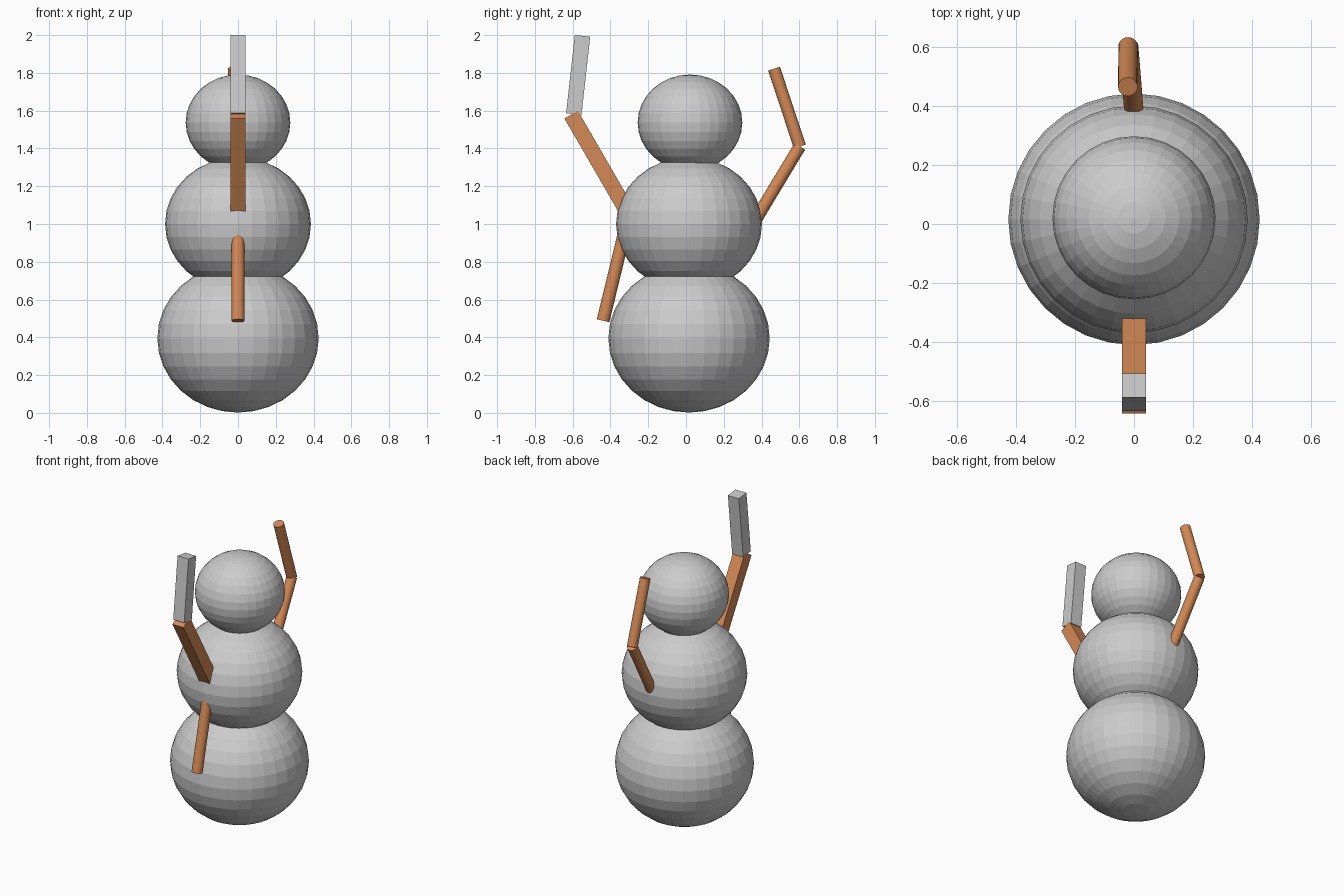
import bpy
from mathutils import Vector

if "Cube" in bpy.data.objects:
    bpy.data.objects.remove(bpy.data.objects["Cube"])


def material(name, rgb):
    m = bpy.data.materials.new(name)
    m.diffuse_color = (*rgb, 1)
    m.use_nodes = True
    m.node_tree.nodes["Principled BSDF"].inputs["Base Color"].default_value = m.diffuse_color
    return m


GREY = material("pale grey", (0.60, 0.60, 0.60))
BROWN = material("orange brown", (0.66, 0.25, 0.09))


def finish(name, mat):
    ob = bpy.context.object
    ob.name = name
    ob.data.materials.append(mat)
    return ob


def ball(name, y, z, r, half_height):
    bpy.ops.mesh.primitive_uv_sphere_add(segments=32, ring_count=16, radius=1, location=(0, y, z))
    ob = finish(name, GREY)
    ob.scale = (r, r, half_height)


def stick(name, start, end, r, mat, square=False):
    """Round or square bar between two points."""
    a, b = Vector(start), Vector(end)
    d = b - a
    mid = (a + b) / 2
    if square:
        bpy.ops.mesh.primitive_cube_add(size=1, location=mid)
    else:
        bpy.ops.mesh.primitive_cylinder_add(vertices=32, radius=r, depth=d.length, location=mid)
    ob = finish(name, mat)
    if square:
        ob.scale = (2 * r, 2 * r, d.length)
    ob.rotation_euler = Vector((0, 0, 1)).rotation_difference(d).to_euler()
    if not square:
        bpy.ops.object.shade_smooth_by_angle()


# stacked, slightly squashed snow balls
ball("bottom_ball", 0.016, 0.395, 0.427, 0.393)
ball("middle_ball", 0.016, 1.0, 0.386, 0.353)
ball("head_ball", 0.021, 1.537, 0.277, 0.254)

# square front arm with grey upper section
stick("front_arm", (0, -0.29, 1.03), (0, -0.608, 1.579), 0.041, BROWN, True)
stick("front_arm_tip", (0, -0.594, 1.582), (0, -0.548, 1.996), 0.041, GREY, True)

# round stick hanging at the front
stick("front_stick", (0, -0.31, 1.02), (0, -0.439, 0.488), 0.034, BROWN)

# bent round arm at the back
stick("back_lower_arm", (0.002, 0.355, 1.0), (-0.018, 0.602, 1.41), 0.033, BROWN)
stick("back_upper_arm", (-0.02, 0.603, 1.41), (-0.021, 0.466, 1.822), 0.033, BROWN)
